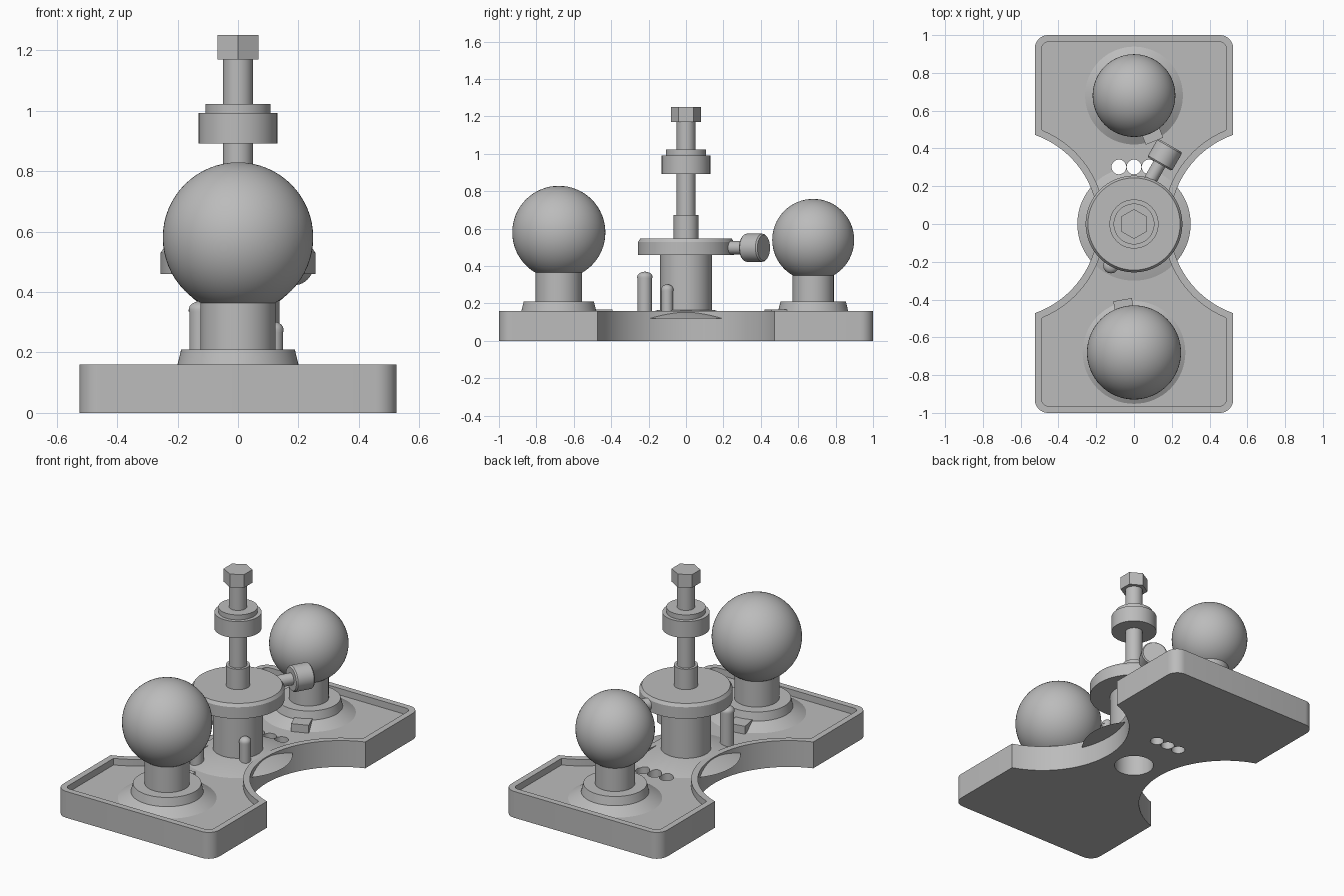
import bpy
import bmesh
from math import sin, cos, pi, radians, sqrt, atan2
from mathutils import Matrix, Vector

cube = bpy.data.objects.get("Cube")
if cube:
    bpy.data.objects.remove(cube, do_unlink=True)

GREY = (0.5, 0.5, 0.5, 1)
metal = bpy.data.materials.new("plain_grey")
metal.use_nodes = True
metal.diffuse_color = GREY
metal.node_tree.nodes["Principled BSDF"].inputs["Base Color"].default_value = GREY


def finish(name, bm, matrix=None):
    """Turn a bmesh into a named grey object."""
    bmesh.ops.recalc_face_normals(bm, faces=bm.faces)
    mesh = bpy.data.meshes.new(name)
    bm.to_mesh(mesh)
    bm.free()
    mesh.materials.append(metal)
    obj = bpy.data.objects.new(name, mesh)
    bpy.context.collection.objects.link(obj)
    if matrix:
        obj.matrix_world = matrix
    return obj


def smooth(obj):
    bpy.ops.object.select_all(action='DESELECT')
    obj.select_set(True)
    bpy.context.view_layer.objects.active = obj
    bpy.ops.object.shade_smooth_by_angle(angle=radians(30))


def lathe(name, profile, matrix=None, steps=64):
    """Spin (radius, height) points about z; the profile is closed to the axis."""
    bm = bmesh.new()
    points = [(0, profile[0][1])] + list(profile) + [(0, profile[-1][1])]
    verts = [bm.verts.new((r, 0, z)) for r, z in points]
    edges = [bm.edges.new(pair) for pair in zip(verts, verts[1:])]
    bmesh.ops.spin(bm, geom=verts + edges, cent=(0, 0, 0), axis=(0, 0, 1),
                   angle=2 * pi, steps=steps, use_merge=True)
    bmesh.ops.remove_doubles(bm, verts=bm.verts, dist=1e-5)
    obj = finish(name, bm, matrix)
    smooth(obj)
    return obj


def at(x, y, z=0):
    return Matrix.Translation((x, y, z))


def outline(inset):
    """Plate outline: rounded corners and a round bite in each long side."""
    w, h, corner = 0.525 - inset, 1 - inset, 0.07 - inset
    bite_x, bite_r = 0.69, 0.5 + inset
    a = atan2(sqrt(bite_r ** 2 - (bite_x - w) ** 2), bite_x - w)
    n = 32
    side = [(bite_x - bite_r * cos(t), bite_r * sin(t))
            for t in (-a + 2 * a * i / n for i in range(n + 1))]
    side += [(w - corner + corner * cos(t), h - corner + corner * sin(t))
             for t in (pi / 2 * i / 8 for i in range(9))]
    side = [(w - corner + corner * cos(t), corner - h + corner * sin(t))
            for t in (-pi / 2 + pi / 2 * i / 8 for i in range(9))] + side
    return side + [(-x, -y) for x, y in side]


# Base plate with a raised rim around a sunken floor
TOP, FLOOR, RIM = 0.16, 0.12, 0.037
bm = bmesh.new()
rings = [[bm.verts.new((x, y, z)) for x, y in outline(inset)]
         for inset, z in ((0, 0), (0, TOP), (RIM, TOP), (RIM, FLOOR))]
for low, high in zip(rings, rings[1:]):
    for i in range(len(low)):
        j = (i + 1) % len(low)
        bm.faces.new((low[i], low[j], high[j], high[i]))
bm.faces.new(rings[0][::-1])
bm.faces.new(rings[-1])
base = finish("base_plate", bm)

# Centre hub: flared foot, post and round table
hub = lathe("centre_hub", [(0.3, FLOOR), (0.15, 0.165), (0.138, 0.165), (0.138, 0.46),
                           (0.256, 0.46), (0.256, 0.53), (0.244, 0.548)], steps=96)

# Bore and row of three holes
cutters = [lathe("bore_cutter", [(0.112, -0.05), (0.112, 0.4)])]
for i in (-1, 0, 1):
    cutters.append(lathe("hole_cutter", [(0.039, -0.05), (0.039, 0.3)],
                         at(0.08 * i, 0.302), 32))
for target in (base, hub):
    bpy.context.view_layer.objects.active = target
    for cutter in cutters:
        cutter.hide_render = True
        mod = target.modifiers.new("cut", 'BOOLEAN')
        mod.operation, mod.solver, mod.object = 'DIFFERENCE', 'EXACT', cutter
        bpy.ops.object.modifier_apply(modifier=mod.name)
for cutter in cutters:
    bpy.data.objects.remove(cutter, do_unlink=True)
smooth(base)
smooth(hub)

# Spindle with collar and stepped nut
lathe("spindle", [(0.066, 0.54), (0.066, 0.672), (0.05, 0.672), (0.05, 1.18)])
lathe("spindle_nut", [(0.13, 0.892), (0.13, 0.992), (0.108, 0.992), (0.108, 1.022)])

# Hexagonal head, points along y
bm = bmesh.new()
bmesh.ops.create_cone(bm, cap_ends=True, segments=6, radius1=0.079, radius2=0.079, depth=0.08)
bmesh.ops.rotate(bm, verts=bm.verts, matrix=Matrix.Rotation(pi / 6, 3, 'Z'))
if max(v.co.y for v in bm.verts) < 0.075:
    bmesh.ops.rotate(bm, verts=bm.verts, matrix=Matrix.Rotation(pi / 6, 3, 'Z'))
finish("hex_head", bm, at(0, 0, 1.21))

# Side knob on its stem
lathe("side_knob", [(0.035, -0.03), (0.035, 0.13), (0.068, 0.13), (0.075, 0.138),
                    (0.075, 0.235), (0.068, 0.243)],
      at(0.07, 0.205, 0.498) @ Matrix.Rotation(radians(60), 4, 'Z')
      @ Matrix.Rotation(pi / 2, 4, 'Y'))


# Ball stands: flared pad, tapered foot, neck and ball
def ball_stand(name, y, ball_r, ball_z, neck_r, foot_r):
    lathe(name + "_stand", [(foot_r + 0.072, FLOOR), (foot_r + 0.003, TOP), (foot_r, TOP),
                            (foot_r - 0.012, 0.21), (neck_r, 0.21), (neck_r, ball_z)], at(0, y))
    bm = bmesh.new()
    bmesh.ops.create_uvsphere(bm, u_segments=64, v_segments=32, radius=ball_r)
    smooth(finish(name + "_ball", bm, at(0, y, ball_z)))


ball_stand("front", -0.68, 0.249, 0.58, 0.124, 0.2)
ball_stand("back", 0.68, 0.219, 0.54, 0.11, 0.187)


# Round-topped pins beside the post
def pin(name, x, y, r, top):
    dome = [(r * cos(t), top - 0.028 + 0.028 * sin(t)) for t in (pi / 2 * i / 8 for i in range(8))]
    lathe(name, [(r * 0.95, FLOOR), (r * 0.95, top - 0.035), (r, top - 0.035)]
          + dome + [(0.001, top)], at(x, y), 32)


pin("tall_pin", -0.122, -0.22, 0.041, 0.37)
pin("short_pin", 0.118, -0.1, 0.033, 0.302)

# Small square tabs on the stand pads
for name, x, y, turn in (("front_tab", -0.052, -0.45, 10), ("back_tab", 0.09, 0.485, 22)):
    bm = bmesh.new()
    bmesh.ops.create_cube(bm, size=1)
    bmesh.ops.scale(bm, verts=bm.verts, vec=Vector((0.1, 0.1, 0.048)))
    finish(name, bm, at(x, y, 0.144) @ Matrix.Rotation(radians(turn), 4, 'Z'))
